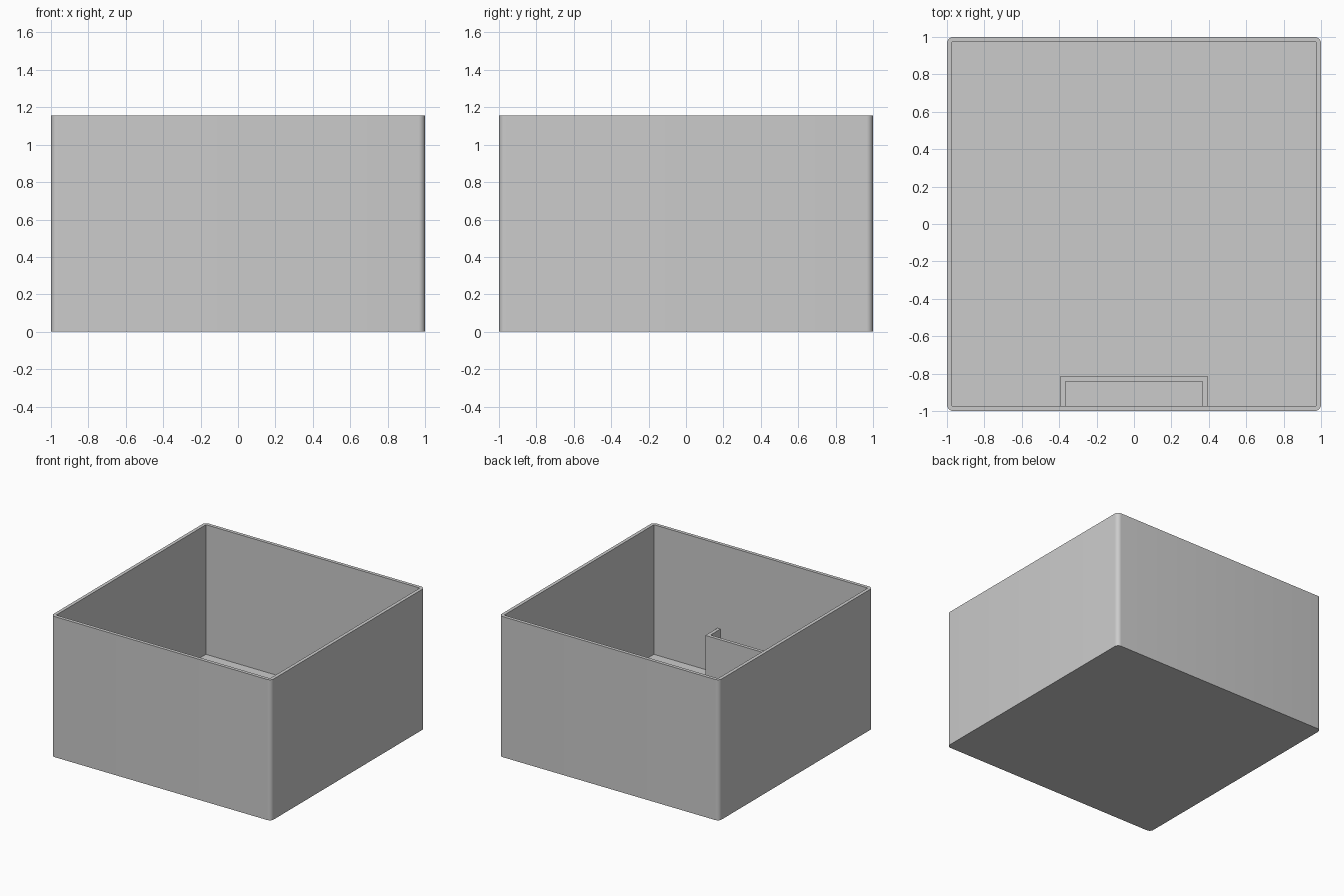
import bpy
import bmesh

cube = bpy.data.objects.get("Cube")
if cube:
    bpy.data.objects.remove(cube, do_unlink=True)

HEIGHT, WALL, FLOOR = 1.155, 0.028, 0.09
INNER = 1 - WALL
POCKET_X, POCKET_Y, POCKET_TOP = 0.395, -0.815, 0.46

grey = bpy.data.materials.new("plain grey")
grey.use_nodes = True
colour = (0.6, 0.6, 0.6, 1)
grey.diffuse_color = colour
grey.node_tree.nodes["Principled BSDF"].inputs["Base Color"].default_value = colour


def prism(name, outline, bottom, top, radius=0):
    """Extrude a flat outline upwards, optionally rounding its vertical edges."""
    bm = bmesh.new()
    face = bm.faces.new([bm.verts.new((x, y, bottom)) for x, y in outline])
    extruded = bmesh.ops.extrude_face_region(bm, geom=[face])["geom"]
    bmesh.ops.translate(bm, vec=(0, 0, top - bottom),
                        verts=[v for v in extruded if isinstance(v, bmesh.types.BMVert)])
    if radius:
        upright = [e for e in bm.edges if abs(e.verts[0].co.z - e.verts[1].co.z) > 0.01]
        bmesh.ops.bevel(bm, geom=upright, offset=radius, segments=8,
                        profile=0.5, affect='EDGES')
    bmesh.ops.recalc_face_normals(bm, faces=bm.faces)
    mesh = bpy.data.meshes.new(name)
    bm.to_mesh(mesh)
    bm.free()
    mesh.materials.append(grey)
    obj = bpy.data.objects.new(name, mesh)
    bpy.context.collection.objects.link(obj)
    return obj


def square(half):
    return [(-half, -half), (half, -half), (half, half), (-half, half)]


# Open box with rounded outer corners and a square cavity
box = prism("box_shell", square(1), 0, HEIGHT, radius=0.035)
cutter = prism("cavity_cutter", square(INNER), FLOOR, HEIGHT + 0.2)
cutter.hide_render = True
cut = box.modifiers.new("cavity", 'BOOLEAN')
cut.operation = 'DIFFERENCE'
cut.solver = 'EXACT'
cut.object = cutter
bpy.context.view_layer.objects.active = box
bpy.ops.object.modifier_apply(modifier=cut.name)
bpy.data.objects.remove(cutter, do_unlink=True)

# U-shaped divider that forms a pocket against the front wall
inner_x, inner_y = POCKET_X - WALL, POCKET_Y - WALL
pocket = prism("pocket_divider", [
    (-POCKET_X, -INNER), (-inner_x, -INNER), (-inner_x, inner_y), (inner_x, inner_y),
    (inner_x, -INNER), (POCKET_X, -INNER), (POCKET_X, POCKET_Y), (-POCKET_X, POCKET_Y),
], FLOOR, POCKET_TOP)

# Smooth the rounded corners and keep the hard edges
bpy.ops.object.select_all(action='DESELECT')
box.select_set(True)
bpy.context.view_layer.objects.active = box
bpy.ops.object.shade_smooth_by_angle(angle=0.5)
